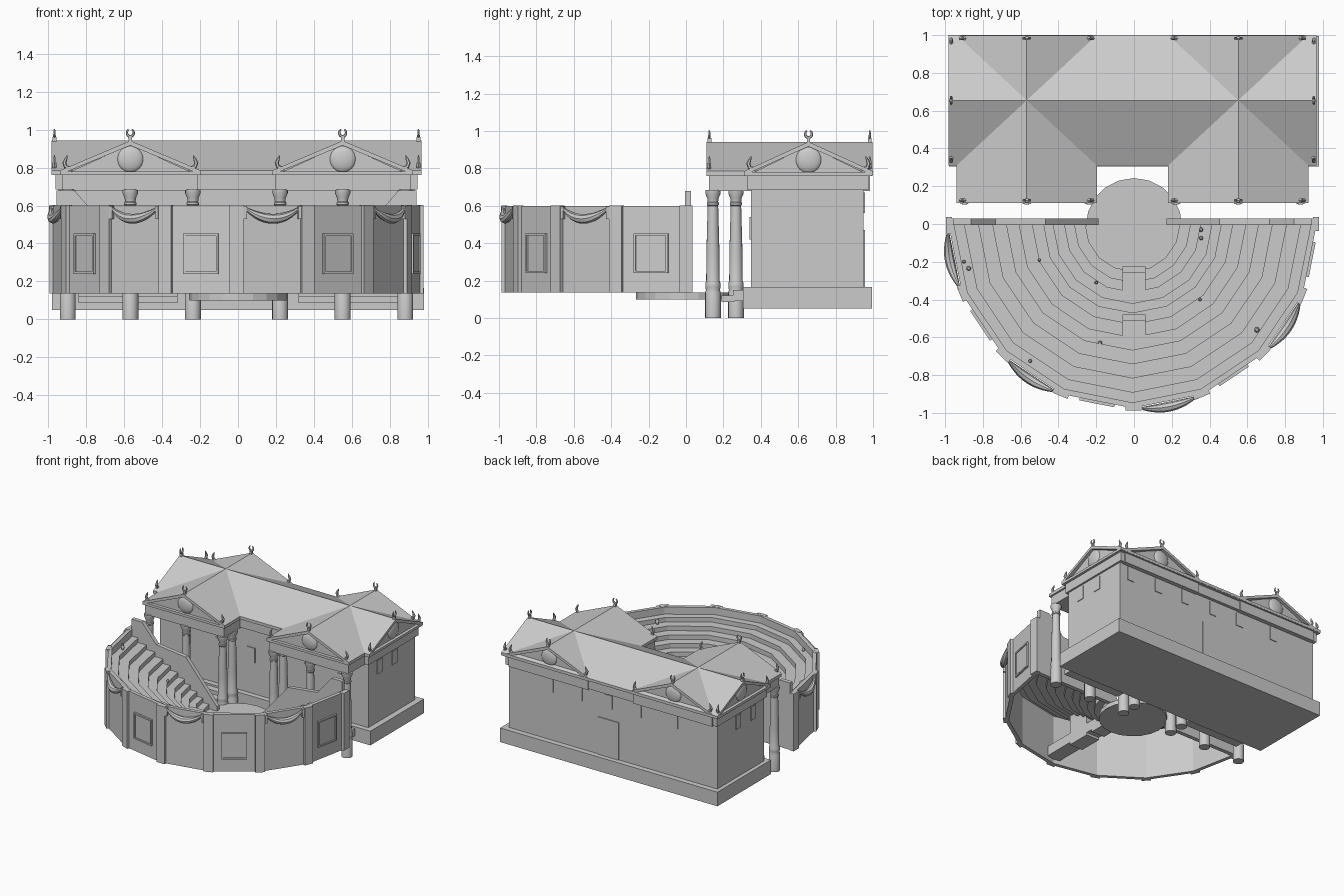
import bpy, bmesh
from math import pi, sin, cos, radians
from mathutils import Matrix, Vector

if "Cube" in bpy.data.objects:
    bpy.data.objects.remove(bpy.data.objects["Cube"])

CX = -0.008  # the superstructure sits slightly left of the plinth
T = Matrix.Translation


def R(a):
    return Matrix.Rotation(a, 4, 'Z')


def finish(name, bm, m=None, smooth=False):
    bmesh.ops.remove_doubles(bm, verts=bm.verts, dist=1e-5)
    bmesh.ops.recalc_face_normals(bm, faces=bm.faces)
    if m is not None:
        bm.transform(m)
    me = bpy.data.meshes.new(name)
    bm.to_mesh(me)
    bm.free()
    ob = bpy.data.objects.new(name, me)
    bpy.context.collection.objects.link(ob)
    if smooth:
        bpy.ops.object.select_all(action='DESELECT')
        ob.select_set(True)
        bpy.context.view_layer.objects.active = ob
        bpy.ops.object.shade_smooth_by_angle(angle=radians(40))
    return ob


def box(name, x0, x1, y0, y1, z0, z1, m=None):
    bm = bmesh.new()
    mid = T(((x0 + x1) / 2, (y0 + y1) / 2, (z0 + z1) / 2))
    bmesh.ops.create_cube(bm, size=1, matrix=mid @ Matrix.Diagonal((x1 - x0, y1 - y0, z1 - z0, 1)))
    return finish(name, bm, m)


def prism(name, pts, y0, y1, m=None):
    """Polygon in the xz plane, extruded along y."""
    bm = bmesh.new()
    f = bm.faces.new([bm.verts.new((x, y0, z)) for x, z in pts])
    ext = bmesh.ops.extrude_face_region(bm, geom=[f])
    vs = [g for g in ext['geom'] if isinstance(g, bmesh.types.BMVert)]
    bmesh.ops.translate(bm, verts=vs, vec=(0, y1 - y0, 0))
    return finish(name, bm, m)


def revolve(name, prof, a0, a1, n, m=None, closed=False, caps=False, smooth=False):
    """Profile of (radius, z) swept about z; angle 0 points to -y."""
    bm = bmesh.new()
    rings = []
    for i in range(n + 1):
        a = a0 + (a1 - a0) * i / n
        rings.append([bm.verts.new((r * sin(a), -r * cos(a), z)) for r, z in prof])
    k = len(prof)
    for p, q in zip(rings, rings[1:]):
        for j in range(k if closed else k - 1):
            bm.faces.new((p[j], q[j], q[(j + 1) % k], p[(j + 1) % k]))
    if caps:
        bm.faces.new(rings[0])
        bm.faces.new(rings[-1])
    return finish(name, bm, m, smooth)


def tube(name, path, m=None, sides=8):
    """Tapered tube along points (x, y, z, radius) lying near the xz plane."""
    bm = bmesh.new()
    rings = []
    for i, (x, y, z, r) in enumerate(path):
        a, b = path[max(i - 1, 0)], path[min(i + 1, len(path) - 1)]
        d = Vector((b[0] - a[0], 0, b[2] - a[2])).normalized()
        nrm = Vector((-d.z, 0, d.x))
        rings.append([bm.verts.new(Vector((x, y, z)) + r * (cos(t) * nrm + sin(t) * Vector((0, 1, 0))))
                      for t in [2 * pi * j / sides for j in range(sides)]])
    for p, q in zip(rings, rings[1:]):
        for j in range(sides):
            bm.faces.new((p[j], p[(j + 1) % sides], q[(j + 1) % sides], q[j]))
    bm.faces.new(rings[0])
    bm.faces.new(rings[-1])
    return finish(name, bm, m, True)


# Stage building: plinth, steps, walls, frieze
box("plinth", -0.98, 0.98, 0.305, 0.995, 0.05, 0.165)
for s in (-1, 1):
    x0, x1 = sorted((s * 0.32, s * 0.84))
    box("upper_step", x0, x1, 0.25, 0.31, 0.09, 0.15)
    box("lower_step", x0, x1, 0.19, 0.26, 0.085, 0.12)
box("stage_walls", CX - 0.94, CX + 0.94, 0.348, 0.95, 0.165, 0.69)
box("main_frieze", CX - 0.955, CX + 0.955, 0.33, 0.975, 0.685, 0.765)
box("main_cornice", CX - 0.975, CX + 0.975, 0.312, 0.995, 0.76, 0.78)

# Roofs: a main gable crossed by two wing gables
RIDGE, EAVE = 0.942, 0.785


def gable(name, hw, length, m):
    prism(name + "_roof", [(-hw, EAVE), (0, RIDGE), (hw, EAVE), (hw, EAVE - 0.022),
                           (0, RIDGE - 0.025), (-hw, EAVE - 0.022)], 0, length, m)
    prism(name + "_tympanum", [(-hw + .02, EAVE - .022), (hw - .02, EAVE - .022), (0, RIDGE - .02)],
          0.025, length - 0.025, m)


def pediment_ornaments(hw, m):
    # round boss in the tympanum
    bm = bmesh.new()
    bmesh.ops.create_uvsphere(bm, u_segments=20, v_segments=12, radius=0.07,
                              matrix=T((0, 0.03, 0.845)) @ Matrix.Diagonal((1, 0.35, 1, 1)))
    finish("tympanum_boss", bm, m, True)
    # open ring on the apex
    box("apex_stem", -0.009, 0.009, 0.005, 0.025, 0.935, 0.962, m)
    arc = [radians(-240 + 300 * i / 12) for i in range(13)]
    tube("apex_ring", [(0.018 * cos(a), 0.015, 0.984 + 0.02 * sin(a),
                        0.004 + 0.004 * sin(pi * i / 12)) for i, a in enumerate(arc)], m, 6)
    # curled horns on the corners
    for s in (-1, 1):
        x = s * (hw - 0.035)
        tube("corner_horn", [(x + s * dx, 0.015, z, r) for dx, z, r in
                             [(-.02, .795, .009), (.005, .805, .011), (.012, .825, .011),
                              (.004, .845, .008), (-.004, .865, .002)]], m, 6)


MAIN_W, MAIN_E = CX - 0.975, CX + 0.975
gable("main", 0.345, MAIN_E - MAIN_W, T((MAIN_W, 0.655, 0)) @ R(-pi / 2))
pediment_ornaments(0.345, T((MAIN_W, 0.655, 0)) @ R(-pi / 2))
pediment_ornaments(0.345, T((MAIN_E, 0.655, 0)) @ R(pi / 2))

COLUMN = [(0, 0), (.042, 0), (.042, .135), (.037, .15), (.041, .165), (.041, .185), (.036, .2),
          (.035, .35), (.028, .6), (.033, .605), (.033, .615), (.028, .62), (.03, .64),
          (.041, .665), (.041, .685), (0, .685)]
for s in (-1, 1):
    wx = CX + s * 0.56
    box("wing_frieze", wx - 0.357, wx + 0.357, 0.122, 0.985, 0.68, 0.765)
    box("wing_cornice", wx - 0.371, wx + 0.371, 0.11, 0.998, 0.76, 0.78)
    gable("wing", 0.371, 0.888, T((wx, 0.11, 0)))
    pediment_ornaments(0.371, T((wx, 0.11, 0)))
    pediment_ornaments(0.371, T((wx, 0.998, 0)) @ R(pi))
    for dx, y in [(-.33, .144), (0, .144), (.33, .144), (-s * .33, .267)]:
        revolve("column", COLUMN, 0, 2 * pi, 16, T((wx + dx, y, 0)), smooth=True)

# Windows and doors on the building
for x in (0.83, 0.56, 0.3, 0.03, -0.23, -0.56):
    box("back_window", x - .032, x + .032, 0.94, 0.956, 0.56, 0.67)
box("back_door", -0.06, 0.13, 0.94, 0.957, 0.165, 0.47)
for s in (-1, 1):
    for y in (0.49, 0.683):
        x0, x1 = sorted((CX + s * 0.93, CX + s * 0.946))
        box("side_window", x0, x1, y - .032, y + .032, 0.56, 0.67)
    for x in (0.115, 0.4, 0.7):
        box("front_window", CX + s * x - .035, CX + s * x + .035, 0.34, 0.354, 0.42, 0.54)

# Orchestra floor
revolve("orchestra", [(0, .1), (.255, .1), (.255, .135), (0, .135)], 0, 2 * pi, 20, T((0, -0.012, 0)))

# Seating bowl: outer wall shell and stepped seats, eight flat sectors
C = T((CX, 0, 0))
WALL = 0.975
revolve("outer_wall", [(WALL, .135), (WALL, .6), (WALL - .03, .6), (WALL - .03, .135)],
        -pi / 2, pi / 2, 8, C, closed=True, caps=True)
ROWS = [.25, .307, .36, .42, .47, .53, .6, .667, .74, .815, .89, .95]


def seat_z(i):
    return 0.135 + 0.037 * i


steps = [(ROWS[0], 0.105)]
for i, r in enumerate(ROWS[:-1]):
    steps += [(r, seat_z(i + 1)), (ROWS[i + 1], seat_z(i + 1))]
revolve("seats", steps, -pi / 2, pi / 2, 8, C)

# Stair blocks and the passage under the seats
for y0, y1, z in [(-0.675, -0.51, 0.40), (-0.42, -0.255, 0.25)]:
    box("stair_block", -0.06, 0.06, y0, y1, 0.15, z)
    box("stair_tread", -0.06, 0.06, y1 - 0.01, y1 + 0.03, 0.15, z - 0.04)
box("passage", -0.06, 0.06, -0.95, -0.4, 0.17, 0.25)

# Stepped parapets closing the bowl
for s in (-1, 1):
    prism("parapet", [(CX + s * x, z) for x, z in
                      [(.18, .135), (.18, .17), (.46, .5), (.725, .53), (.855, .68), (.95, .68), (.95, .135)]],
          -0.005, 0.028)
    x0, x1 = sorted((CX + s * 0.945, CX + s * 0.975))
    box("wall_end", x0, x1, 0, 0.03, 0.135, 0.6)

# Pilasters at the corners of the wall
for i in range(9):
    a = radians(-90 + 22.5 * i)
    box("pilaster", -0.036, 0.036, -WALL - 0.012, -WALL + 0.02, 0.135, 0.602, C @ R(a))

# Alternating garlands and framed panels on the wall
for i in range(8):
    m = C @ R(radians(-78.75 + 22.5 * i)) @ T((0, -WALL * cos(pi / 16), 0))
    if i % 2 == 0:
        path = []
        for j in range(13):
            t = -1 + j / 6
            b = 1 - t * t
            path.append((0.14 * t, -0.012 - 0.018 * b, 0.582 - 0.052 * b, 0.008 + 0.018 * b))
        tube("garland", path, m)
        for s in (-1, 1):
            box("garland_ribbon", s * .147 - .009, s * .147 + .009, -0.02, 0.0, 0.53, 0.597, m)
    else:
        box("panel", -0.085, 0.085, -0.006, 0.005, 0.25, 0.445, m)
        for s in (-1, 1):
            box("panel_frame_side", s * .088 - .006, s * .088 + .006, -0.014, 0.005, 0.24, 0.452, m)
            zc = 0.346 + s * 0.1
            box("panel_frame_rail", -0.09, 0.09, -0.014, 0.005, zc - .006, zc + .006, m)

# Small urns left on the seats
for x, y, r in [(-.9, -.2, .009), (-.875, -.235, .012), (-.5, -.19, .009), (-.2, -.31, .009), (.355, -.03, .012),
                (.355, -.075, .011), (.35, -.4, .009), (.65, -.56, .014), (-.18, -.63, .012), (-.55, -.725, .01)]:
    d = Vector((x - CX, y)).length * 1.01
    z = seat_z(sum(d > q for q in ROWS[:-1]))
    revolve("urn", [(0, 0), (r * .6, 0), (r, r), (r, r * 2), (r * .5, r * 2.8), (0, r * 2.8)],
            0, 2 * pi, 10, T((x, y, z)), smooth=True)
